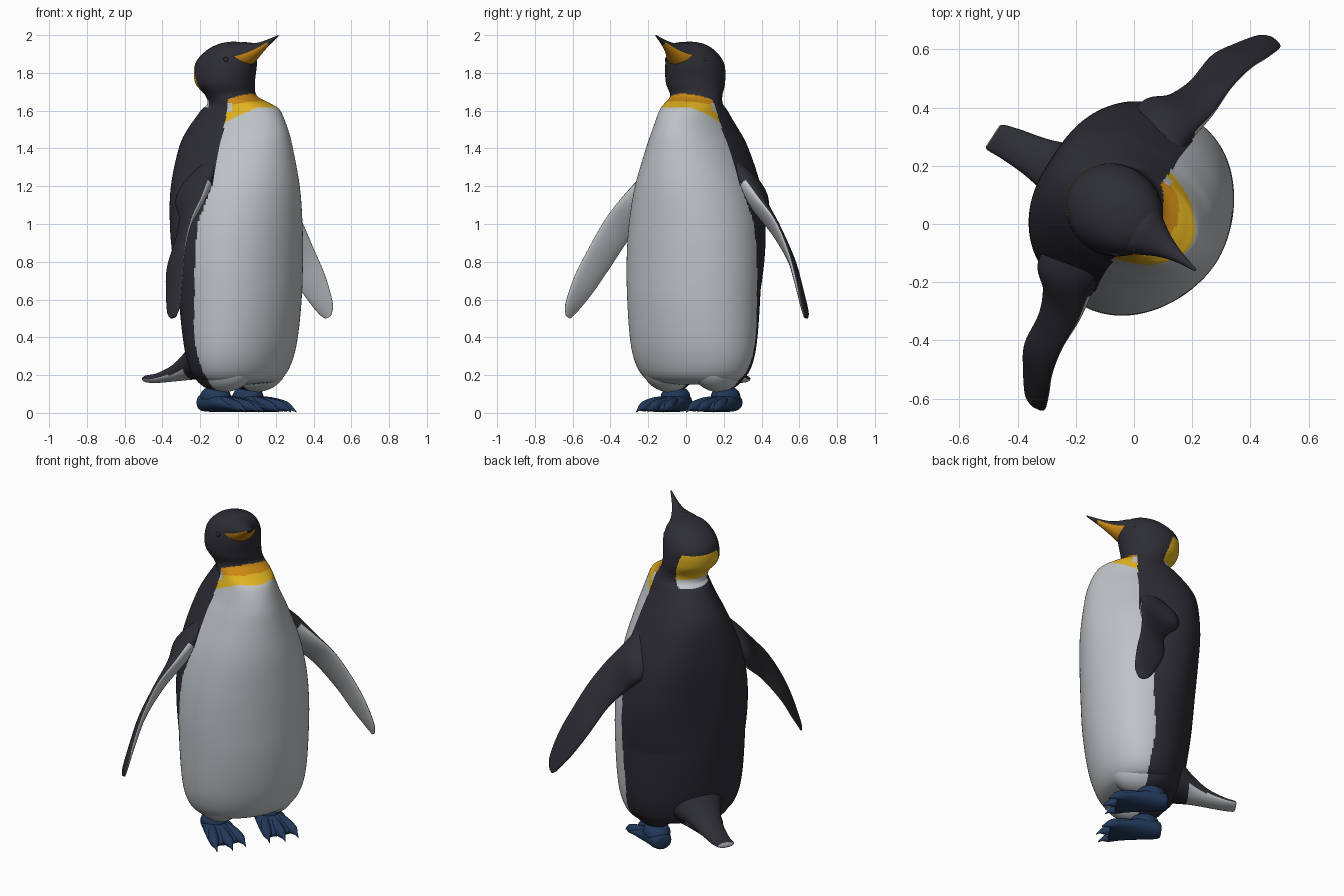
import bpy, bmesh, math
from mathutils import Vector, Matrix

if "Cube" in bpy.data.objects:
    bpy.data.objects.remove(bpy.data.objects["Cube"])

# Local frame: +X is the bird's forward direction, +Y its left; the whole bird is turned on the stand
TURN = Matrix.Translation((0.022, 0.034, 0)) @ Matrix.Rotation(math.radians(-33), 4, 'Z')


def material(name, rgb):
    m = bpy.data.materials.new(name)
    m.diffuse_color = (*rgb, 1)
    m.use_nodes = True
    m.node_tree.nodes["Principled BSDF"].inputs["Base Color"].default_value = m.diffuse_color
    return m


MATS = [material("charcoal", (0.026, 0.026, 0.035)),
        material("pale_grey", (0.52, 0.55, 0.57)),
        material("yellow", (0.75, 0.45, 0.015)),
        material("orange", (0.6, 0.25, 0.007)),
        material("navy_blue", (0.016, 0.04, 0.1))]
BLACK, WHITE, YELLOW, ORANGE, BLUE = range(5)


def lerp_table(table, z):
    for (z0, v0), (z1, v1) in zip(table, table[1:]):
        if z <= z1:
            t = max(0, (z - z0) / (z1 - z0))
            return v0 + (v1 - v0) * t
    return table[-1][1]


def smooth_stations(st, sub):
    """Spline through the stations (tuples of vectors)."""
    out = []
    for i in range(len(st) - 1):
        p0, p1, p2, p3 = (st[max(i - 1, 0)], st[i], st[i + 1], st[min(i + 2, len(st) - 1)])
        for k in range(sub):
            t = k / sub
            out.append([b + ((c - a) * t + (2 * a - 5 * b + 4 * c - d) * t * t
                             + (3 * b - a - 3 * c + d) * t ** 3) * 0.5
                        for a, b, c, d in zip(p0, p1, p2, p3)])
    return out + [list(st[-1])]


def finish(name, bm, rule):
    bmesh.ops.recalc_face_normals(bm, faces=bm.faces[:])
    bm.normal_update()
    for f in bm.faces:
        f.smooth = True
        f.material_index = rule(f.calc_center_median(), f.normal)
    me = bpy.data.meshes.new(name)
    bm.to_mesh(me)
    bm.free()
    for m in MATS:
        me.materials.append(m)
    ob = bpy.data.objects.new(name, me)
    ob.matrix_world = TURN
    bpy.context.collection.objects.link(ob)
    return ob


def loft(name, stations, rule, n=32, sub=6, square=lambda z: 0):
    """Skin elliptical rings given as (centre, half-axis u, half-axis v); square() fills out the back."""
    bm = bmesh.new()
    rings = []
    for c, u, v in smooth_stations([tuple(map(Vector, s)) for s in stations], sub):
        ring = []
        for a in (2 * math.pi * j / n for j in range(n)):
            x, y = math.cos(a), math.sin(a)
            grow = 1 + (square(c.z) * (2 * x * y) ** 2 if x < 0 else 0)
            ring.append(bm.verts.new(c + (u * x + v * y) * grow))
        rings.append(ring)
    for r0, r1 in zip(rings, rings[1:]):
        for j in range(n):
            k = (j + 1) % n
            bm.faces.new((r0[j], r0[k], r1[k], r1[j]))
    bm.faces.new(rings[0])
    bm.faces.new(rings[-1])
    return finish(name, bm, rule)


def forward_loft(name, rows, rule, n=24, sub=6):
    """Loft along the bird; rows are (forward, side, height, half width, half thickness)."""
    return loft(name, [((f, s, z), (0, w, 0), (0, 0, h)) for f, s, z, w, h in rows], rule, n, sub)


def ellipsoid(name, loc, size, rule):
    bm = bmesh.new()
    bmesh.ops.create_uvsphere(bm, u_segments=40, v_segments=24, radius=1,
                              matrix=Matrix.Translation(loc) @ Matrix.Diagonal((*size, 1)))
    return finish(name, bm, rule)


# Plumage pattern: dark back, pale belly, collar bib and nape patch
SIDE_LINE = [(0.1, -0.03), (0.25, -0.05), (0.4, -0.075), (0.6, -0.065), (1.0, -0.05),
             (1.2, 0.01), (1.6, 0.005), (1.7, 0.0)]


def plumage(c, n):
    f, s, z = c
    if z > 1.66 + 0.4 * f or f < lerp_table(SIDE_LINE, z):
        if 1.66 < z < 1.83 and f < -0.15 - 0.35 * (z - 1.66):
            return YELLOW
        if 1.615 < z <= 1.66 and f < -0.14 and abs(s + 0.02) < 0.1:
            return WHITE
        return BLACK
    if f < 0.03 and s < 0.2 and 1.595 < z < 1.64:
        return WHITE
    if z > 1.625 + 0.2 * max(f, 0):
        return ORANGE
    return YELLOW if z > 1.535 + 0.5 * min(f, 0.16) else WHITE


# Torso, neck and head: (height, forward, side, half depth, half width)
TORSO = [(0.15, -0.02, 0, 0.05, 0.1), (0.165, -0.02, 0, 0.16, 0.24), (0.2, -0.02, 0, 0.215, 0.3),
         (0.28, -0.015, 0, 0.25, 0.34),
         (0.4, -0.012, 0, 0.278, 0.36), (0.6, -0.012, 0, 0.304, 0.37), (0.8, -0.015, 0, 0.317, 0.372),
         (1.0, -0.02, 0, 0.328, 0.355), (1.2, -0.027, 0, 0.334, 0.312), (1.4, -0.033, 0, 0.318, 0.238),
         (1.5, -0.026, 0, 0.29, 0.193), (1.6, -0.01, 0, 0.23, 0.155), (1.635, -0.015, -0.003, 0.18, 0.145),
         (1.68, -0.06, -0.015, 0.135, 0.14),
         (1.75, -0.085, -0.036, 0.16, 0.156), (1.85, -0.078, -0.036, 0.168, 0.15),
         (1.92, -0.05, -0.036, 0.13, 0.115), (1.955, -0.035, -0.036, 0.07, 0.065),
         (1.966, -0.03, -0.036, 0.005, 0.005)]
loft("body_and_head", [((f, s, z), (a, 0, 0), (0, b, 0)) for z, f, s, a, b in TORSO],
     plumage, n=200, sub=12, square=lambda z: 0.1 * max(0, 1 - ((z - 1.1) / 0.45) ** 2))


# Beak with orange stripes on the lower bill
def beak_rule(c, n):
    return ORANGE if 0.02 < c.x < 0.205 and -0.92 < n.z < -0.02 else BLACK


forward_loft("beak", [(-0.03, -0.038, 1.86, 0.12, 0.09), (0.03, -0.04, 1.885, 0.1, 0.078),
                      (0.08, -0.045, 1.9, 0.07, 0.06), (0.13, -0.048, 1.922, 0.042, 0.038),
                      (0.19, -0.052, 1.955, 0.02, 0.02), (0.265, -0.058, 1.997, 0.004, 0.003)],
             beak_rule, n=48, sub=10)

# Tail, pale underneath
forward_loft("tail", [(-0.12, 0, 0.36, 0.2, 0.17), (-0.22, -0.01, 0.31, 0.16, 0.13),
                      (-0.31, -0.02, 0.255, 0.105, 0.08), (-0.4, -0.03, 0.212, 0.075, 0.045),
                      (-0.5, -0.04, 0.185, 0.06, 0.026), (-0.56, -0.05, 0.18, 0.052, 0.02),
                      (-0.572, -0.052, 0.18, 0.04, 0.012)],
             lambda c, n: WHITE if c.x < -0.29 and (n.z < -0.4 or n.x < -0.8) else BLACK, n=36)

# Flipper: leading edge, trailing edge, half thickness
FLIPPER = [((0.04, 0.14, 1.42), (-0.2, 0.16, 1.2), 0.06),
           ((0.0, 0.29, 1.28), (-0.2, 0.3, 1.1), 0.07),
           ((0.02, 0.43, 1.14), (-0.145, 0.37, 1.02), 0.042),
           ((0.025, 0.537, 1.02), (-0.106, 0.467, 0.92), 0.024),
           ((0.044, 0.627, 0.87), (-0.091, 0.586, 0.76), 0.02),
           ((0.073, 0.693, 0.73), (-0.046, 0.664, 0.63), 0.018),
           ((0.09, 0.743, 0.58), (0.003, 0.73, 0.53), 0.014),
           ((0.073, 0.752, 0.515), (0.035, 0.75, 0.5), 0.008)]

for side, word in ((1, "left"), (-1, "right")):
    flip = Vector((1, side, 1))
    outer = Vector((-0.6, 0.72 * side, 0.35))
    rows = []
    for lead, trail, h in FLIPPER:
        lead, trail = Vector(lead) * flip, Vector(trail) * flip
        rows.append(((lead + trail) / 2, (lead - trail) / 2, outer * h))
    loft(word + "_flipper", rows,
         lambda c, n, o=outer: BLACK if n.dot(o) > -0.1 or c.z > 1.22 else WHITE, n=48)

    # Thigh, eye and webbed foot
    ellipsoid(word + "_thigh", (-0.02, 0.155 * side, 0.245), (0.18, 0.13, 0.135), plumage)
    ellipsoid(word + "_eye", (0.0, -0.038 + 0.122 * side, 1.87), (0.016, 0.01, 0.014),
              lambda c, n: BLACK)
    y = 0.006 + 0.158 * side
    blue = lambda c, n: BLUE
    ellipsoid(word + "_ankle", (-0.07, y, 0.085), (0.085, 0.075, 0.06), blue)
    forward_loft(word + "_foot", [(-0.165, y, 0.055, 0.02, 0.02), (-0.15, y, 0.055, 0.055, 0.045),
                                  (-0.06, y, 0.057, 0.078, 0.052), (0.02, y, 0.045, 0.092, 0.04),
                                  (0.1, y, 0.03, 0.1, 0.025), (0.125, y, 0.022, 0.085, 0.012)], blue)
    for i in (-1, 0, 1):
        reach = 0.022 if i == 0 else 0
        forward_loft(f"{word}_toe_{i + 2}",
                     [(-0.04, y + 0.025 * i, 0.06, 0.02, 0.03), (0.04, y + 0.055 * i, 0.05, 0.029, 0.034),
                      (0.11 + reach, y + 0.074 * i, 0.037, 0.028, 0.029),
                      (0.14 + reach, y + 0.08 * i, 0.03, 0.017, 0.02),
                      (0.157 + reach, y + 0.083 * i, 0.022, 0.009, 0.011),
                      (0.178 + reach, y + 0.087 * i, 0.006, 0.002, 0.003)], blue, n=14, sub=4)
